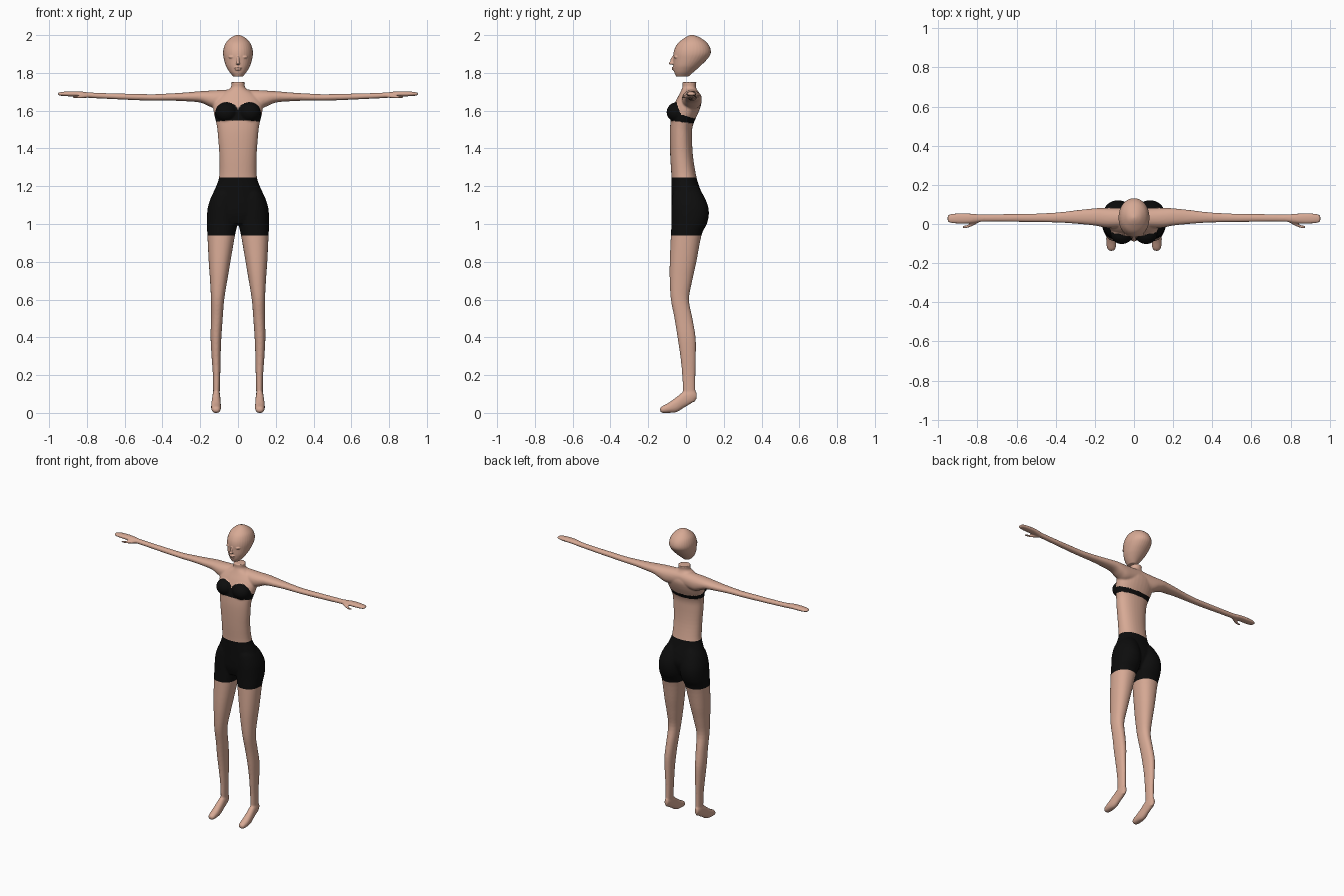
import bpy, bmesh, math
from mathutils import Matrix, Vector


def material(name, rgb):
    m = bpy.data.materials.new(name)
    m.diffuse_color = (*rgb, 1)
    return m


skin = material("skin", (0.68, 0.40, 0.30))
black = material("black cloth", (0.004, 0.004, 0.004))


def smooth_rings(rings, steps=4):
    """Catmull-Rom interpolation between the given cross-sections."""
    out = []
    for i in range(len(rings) - 1):
        p = [rings[min(max(i + k, 0), len(rings) - 1)] for k in (-1, 0, 1, 2)]
        for s in range(steps):
            t = s / steps
            out.append([0.5 * (2 * b + (c - a) * t + (2 * a - 5 * b + 4 * c - d) * t * t
                               + (3 * b - a - 3 * c + d) * t ** 3) for a, b, c, d in zip(*p)])
    return out + [list(rings[-1])]


def loft(bm, rings, axis, side=1, power=2.2, n=32):
    """Rings are (position on axis, low a, high a, low b, high b)."""
    loops = []
    for t, a0, a1, b0, b1 in smooth_rings(rings):
        loop = []
        for k in range(n):
            ang = 2 * math.pi * k / n
            c, s = math.cos(ang), math.sin(ang)
            a = (a0 + a1) / 2 + (a1 - a0) / 2 * math.copysign(abs(c) ** (2 / power), c)
            b = (b0 + b1) / 2 + (b1 - b0) / 2 * math.copysign(abs(s) ** (2 / power), s)
            co = {'X': (t, a, b), 'Y': (a, t, b), 'Z': (a, b, t)}[axis]
            loop.append(bm.verts.new((co[0] * side, co[1], co[2])))
        loops.append(loop)
    for lo, hi in zip(loops, loops[1:]):
        for k in range(n):
            bm.faces.new((lo[k], lo[(k + 1) % n], hi[(k + 1) % n], hi[k]))
    bm.faces.new(loops[0])
    bm.faces.new(loops[-1])


def ball(bm, loc, radii, rot_x=0.0):
    mat = Matrix.Translation(loc) @ Matrix.Rotation(rot_x, 4, 'X') @ Matrix.Diagonal((*radii, 1))
    bmesh.ops.create_uvsphere(bm, u_segments=24, v_segments=16, radius=1, matrix=mat)


def centred(rows):
    return [(z, -w, w, y0, y1) for z, w, y0, y1 in rows]


def fuse(name, bm, voxel, passes):
    """Blend overlapping parts into one smooth skin."""
    bmesh.ops.recalc_face_normals(bm, faces=bm.faces)
    me = bpy.data.meshes.new(name)
    bm.to_mesh(me)
    bm.free()
    ob = bpy.data.objects.new(name, me)
    bpy.context.collection.objects.link(ob)
    r = ob.modifiers.new("fuse", 'REMESH')
    r.mode = 'VOXEL'
    r.voxel_size = voxel
    s = ob.modifiers.new("soften", 'SMOOTH')
    s.factor, s.iterations = 0.5, passes
    dg = bpy.context.evaluated_depsgraph_get()
    new = bpy.data.meshes.new_from_object(ob.evaluated_get(dg))
    ob.modifiers.clear()
    ob.data = new
    new.materials.clear()
    new.materials.append(skin)
    new.materials.append(black)
    new.polygons.foreach_set("use_smooth", [True] * len(new.polygons))
    return ob


# --- body: torso and neck stub
bm = bmesh.new()
loft(bm, centred([
    (1.00, .10, -.060, .060), (1.05, .150, -.074, .085), (1.10, .155, -.077, .098),
    (1.15, .138, -.077, .088), (1.20, .116, -.077, .070), (1.25, .100, -.077, .055),
    (1.35, .098, -.083, .038), (1.45, .105, -.086, .032), (1.52, .112, -.084, .036),
    (1.60, .130, -.074, .070), (1.65, .128, -.055, .082), (1.69, .090, -.034, .070),
    (1.715, .045, -.022, .056), (1.73, .036, -.018, .052), (1.752, .037, -.020, .056)]), 'Z')

for s in (-1, 1):
    # bust
    ball(bm, (s * .062, -.050, 1.592), (.058, .053, .052))
    # leg with half of the seat
    loft(bm, [
        (.06, .100, .130, -.005, .050), (.10, .097, .131, -.015, .050), (.20, .094, .133, -.020, .050),
        (.30, .092, .140, -.030, .052), (.40, .088, .145, -.045, .051), (.50, .081, .143, -.061, .034),
        (.60, .073, .143, -.080, .016), (.70, .057, .148, -.086, .033), (.80, .040, .155, -.086, .055),
        (.94, .016, .162, -.080, .082), (1.0, .002, .165, -.077, .110), (1.05, 0, .164, -.077, .121),
        (1.10, .002, .157, -.076, .115), (1.16, .005, .134, -.070, .088), (1.20, .02, .10, -.05, .060)],
        'Z', s)
    # foot with raised heel
    loft(bm, [
        (-.137, .106, .126, .008, .026), (-.125, .094, .137, .000, .036), (-.09, .090, .142, .000, .055),
        (-.05, .091, .141, .004, .084), (-.01, .093, .137, .028, .115), (.03, .096, .134, .052, .125),
        (.055, .104, .126, .072, .110)], 'Y', s)
    # arm and hand
    loft(bm, [
        (0, -.015, .078, 1.62, 1.714), (.10, -.022, .083, 1.605, 1.709), (.15, -.018, .083, 1.622, 1.706),
        (.20, -.008, .080, 1.643, 1.703), (.28, .000, .072, 1.650, 1.696), (.36, .006, .062, 1.653, 1.691),
        (.45, .009, .055, 1.653, 1.687), (.55, .010, .052, 1.656, 1.689), (.68, .012, .050, 1.662, 1.692),
        (.78, .011, .049, 1.667, 1.696), (.84, .003, .054, 1.674, 1.702), (.90, .002, .055, 1.676, 1.702),
        (.94, .006, .050, 1.679, 1.698), (.953, .015, .042, 1.683, 1.694)], 'X', s)
    # thumb
    loft(bm, [
        (.79, .010, .030, 1.668, 1.688), (.82, -.008, .014, 1.666, 1.684),
        (.85, -.020, -.004, 1.665, 1.680), (.875, -.021, -.009, 1.666, 1.677)], 'X', s)

body = fuse("body", bm, 0.005, 6)

# --- clothing: clean hems, then colour by height and direction
HEM, WAIST = 0.94, 1.245
bm = bmesh.new()
bm.from_mesh(body.data)
for z in (HEM, WAIST):
    bmesh.ops.bisect_plane(bm, geom=bm.verts[:] + bm.edges[:] + bm.faces[:], dist=1e-5,
                           plane_co=(0, 0, z), plane_no=(0, 0, 1))


def in_top(c):
    x = abs(c.x)
    if x > .16:
        return False
    cup = 1.597 + .048 * math.sqrt(max(0, 1 - ((x - .068) / .07) ** 2))
    strap = 1.583 - .3 * (c.y + .035)
    upper = cup if c.y < -.05 else max(strap, cup - 2 * (c.y + .05))
    return 1.547 - .13 * (c.y + .08) < c.z < upper


for f in bm.faces:
    c = f.calc_center_median()
    f.material_index = int(HEM < c.z < WAIST or in_top(c))
    f.smooth = True
bm.to_mesh(body.data)
bm.free()

# --- head with nose, lips and closed eyes
bm = bmesh.new()
loft(bm, centred([
    (1.780, .024, -.052, .012), (1.80, .042, -.061, .035), (1.82, .055, -.065, .058),
    (1.84, .065, -.067, .080), (1.87, .074, -.067, .110), (1.90, .079, -.067, .130),
    (1.93, .076, -.059, .129), (1.96, .064, -.040, .111), (1.985, .040, -.008, .078),
    (1.997, .018, .014, .050), (2.001, .004, .028, .036)]), 'Z', power=2.05)
ball(bm, (0, -.070, 1.868), (.008, .012, .026), -.35)
ball(bm, (0, -.076, 1.851), (.012, .015, .008))
ball(bm, (0, -.065, 1.827), (.020, .011, .005))
ball(bm, (0, -.064, 1.818), (.017, .011, .005))
for s in (-1, 1):
    ball(bm, (s * .033, -.052, 1.884), (.018, .012, .008))
fuse("head", bm, 0.003, 4)
